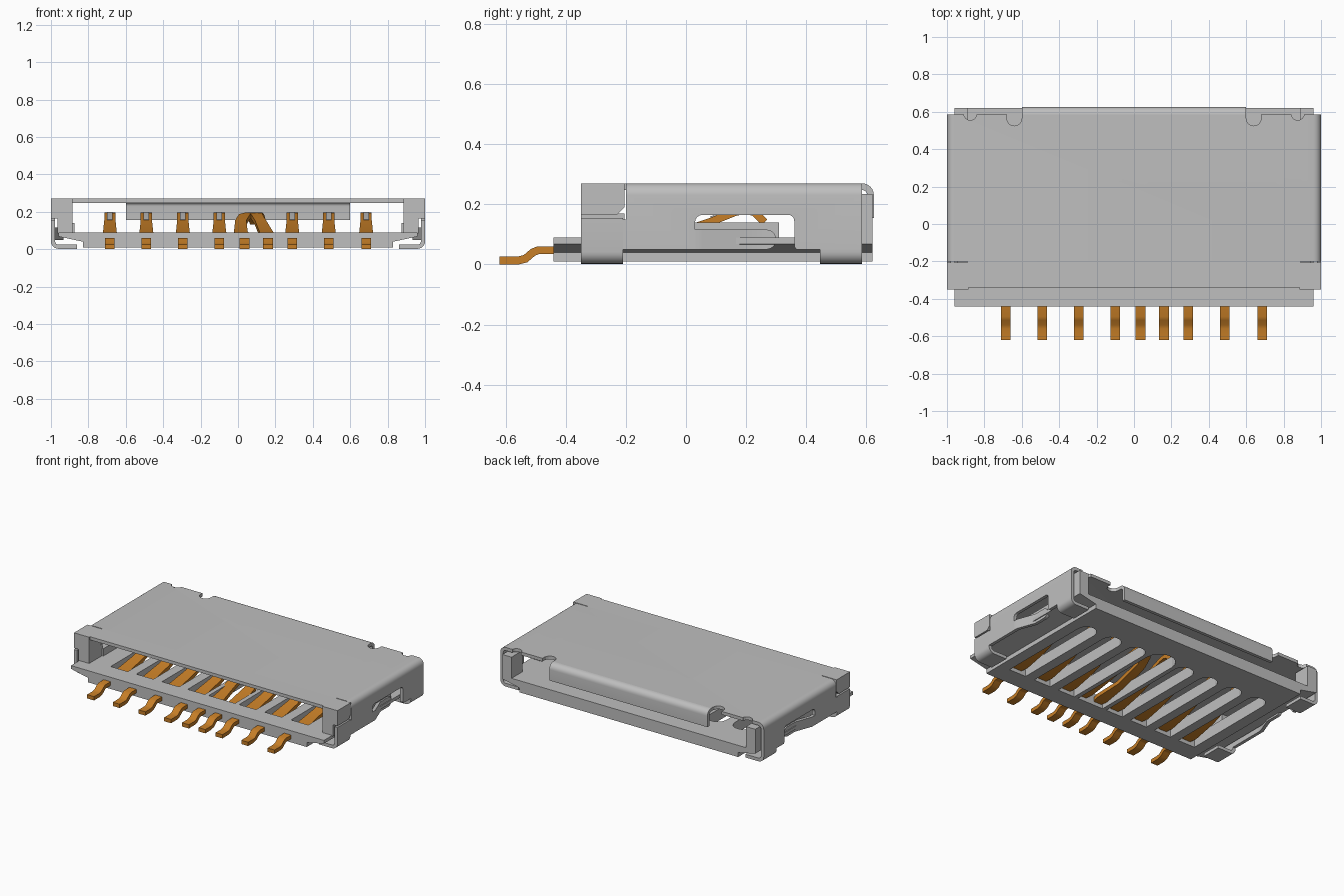
import bpy, bmesh, math
from mathutils import Vector

if "Cube" in bpy.data.objects:
    bpy.data.objects.remove(bpy.data.objects["Cube"])


def material(name, rgb):
    m = bpy.data.materials.new(name)
    m.use_nodes = True
    m.diffuse_color = (*rgb, 1)
    m.node_tree.nodes["Principled BSDF"].inputs["Base Color"].default_value = (*rgb, 1)
    return m


GREY = material("light grey", (0.52, 0.52, 0.52))
COPPER = material("copper", (0.57, 0.21, 0.02))


def finish(name, bm, mat=GREY, smooth=True):
    bmesh.ops.recalc_face_normals(bm, faces=bm.faces)
    me = bpy.data.meshes.new(name)
    bm.to_mesh(me)
    bm.free()
    ob = bpy.data.objects.new(name, me)
    bpy.context.collection.objects.link(ob)
    me.materials.append(mat)
    if smooth:
        bpy.ops.object.select_all(action='DESELECT')
        ob.select_set(True)
        bpy.context.view_layer.objects.active = ob
        bpy.ops.object.shade_smooth_by_angle(angle=math.radians(35))
    return ob


def add_prism(bm, pts, axis, lo, hi):
    """Extrude a 2D outline along x, y or z."""
    def put(a, b, c):
        return {'x': (c, a, b), 'y': (a, c, b), 'z': (a, b, c)}[axis]
    f = bm.faces.new([bm.verts.new(put(a, b, lo)) for a, b in pts])
    ext = bmesh.ops.extrude_face_region(bm, geom=[f])
    step = Vector(put(0, 0, hi - lo))
    bmesh.ops.translate(bm, vec=step, verts=[v for v in ext['geom'] if isinstance(v, bmesh.types.BMVert)])


def prism(name, pts, axis, lo, hi):
    bm = bmesh.new()
    add_prism(bm, pts, axis, lo, hi)
    return finish(name, bm)


def rect(a0, a1, b0, b1):
    return [(a0, b0), (a1, b0), (a1, b1), (a0, b1)]


def arc(cx, cy, r, a0, a1, n=6):
    angles = [math.radians(a0 + (a1 - a0) * i / n) for i in range(n + 1)]
    return [(cx + r * math.cos(a), cy + r * math.sin(a)) for a in angles]


def offsets(path, t):
    """Move an open 2D path sideways by t, mitred at its corners."""
    out = []
    for i, p in enumerate(path):
        p = Vector(p)
        dirs = []
        if i:
            dirs.append((p - Vector(path[i - 1])).normalized())
        if i < len(path) - 1:
            dirs.append((Vector(path[i + 1]) - p).normalized())
        d = sum(dirs, Vector((0, 0))).normalized()
        out.append(tuple(p + Vector((d.y, -d.x)) * t / max(0.4, d.dot(dirs[0]))))
    return out


def strip(path, t):
    return path + offsets(path, t)[::-1]


def ribbon(name, stations, t, mat, upright=0):
    """Flat strip through (x, y, z, width) stations; upright swaps x and z on that side."""
    low = offsets([(y, z) for x, y, z, w in stations], t)
    bm = bmesh.new()
    rings = []
    for (x, y, z, w), (yl, zl) in zip(stations, low):
        corners = [(x - w / 2, y, z), (x + w / 2, y, z), (x + w / 2, yl, zl), (x - w / 2, yl, zl)]
        rings.append([bm.verts.new(c) for c in corners])
    for a, b in zip(rings, rings[1:]):
        for i in range(4):
            bm.faces.new((a[i], a[(i + 1) % 4], b[(i + 1) % 4], b[i]))
    bm.faces.new(rings[0])
    bm.faces.new(rings[-1])
    if upright:
        for v in bm.verts:
            v.co = (upright * v.co.z, v.co.y, v.co.x)
    return finish(name, bm, mat)


def cut(ob, cutter):
    cutter.hide_render = True
    mod = ob.modifiers.new("cut", 'BOOLEAN')
    mod.object = cutter
    mod.solver = 'EXACT'
    bpy.context.view_layer.objects.active = ob
    bpy.ops.object.modifier_apply(modifier=mod.name)
    bpy.data.objects.remove(cutter)


# Moulded base with a stepped underside and contact slots
half = [(0.83, 0.01), (0.83, 0.04), (0.96, 0.068), (0.96, 0.09)]
base = prism("base_frame", half + [(-x, z) for x, z in reversed(half)], 'y', -0.44, 0.62)
bm = bmesh.new()
slots = [-0.685, -0.49, -0.295, -0.1, 0.095, 0.29, 0.485, 0.685]
for x in slots:
    w, back = (0.1, 0.46) if x == 0.095 else (0.065, 0.42)
    outline = [(x - w, -0.31), (x + w, -0.31)] + arc(x, back - w, w, 0, 180, 8)
    add_prism(bm, outline, 'z', -0.1, 0.2)
cut(base, finish("slot_cutter", bm, smooth=False))

# Shell top with rounded long edges and thin side walls
T = 0.022
side = [(1.0, 0.05)] + arc(0.96, 0.23, 0.04, 0, 90)
roof = side + [(-x, z) for x, z in reversed(side)]
shell = prism("shell", strip(roof, -T), 'y', -0.2, 0.585)
bm = bmesh.new()
for s in (-1, 1):
    # side window for the spring finger
    window = [(0.0, 0.03), (0.38, 0.03), (0.36, 0.06)] + arc(0.34, 0.145, 0.02, 0, 90, 4) \
        + arc(0.055, 0.14, 0.025, 90, 180, 4) + [(0.03, 0.05)]
    add_prism(bm, window, 'x', min(s * 0.9, s * 1.1), max(s * 0.9, s * 1.1))
    # relief notches in the rear edge
    for x, r, y in ((0.64, 0.04, 0.565), (0.875, 0.035, 0.59)):
        add_prism(bm, [(s * x + r, 0.7), (s * x - r, 0.7)] + arc(s * x, y, r, 180, 360, 8), 'z', 0.2, 0.4)
cut(shell, finish("shell_cutter", bm, smooth=False))
prism("shell_front_edge", rect(-0.86, 0.86, -0.34, -0.2), 'z', 0.27 - T, 0.27)

# Rolled lip at the rear
lip = arc(0.585, 0.23, 0.04, 90, 0) + [(0.625, 0.155)]
prism("rear_lip", strip(lip, T), 'x', -0.6, 0.6)

for s, tag in ((1, "left"), (-1, "right")):
    def sided(name, pts, axis, lo, hi):
        if axis == 'x':
            return prism(f"{tag}_{name}", pts, axis, min(s * lo, s * hi), max(s * lo, s * hi))
        return prism(f"{tag}_{name}", [(s * a, b) for a, b in pts], axis, lo, hi)

    # Solder feet folded under the shell
    def foot(top):
        return [(1.0, top)] + arc(0.96, 0.042, 0.04, 0, -90) + [(0.86, 0.002)]
    sided("front_foot", strip(foot(0.155), T), 'y', -0.35, -0.21)
    sided("rear_foot", strip(foot(0.06), T), 'y', 0.445, 0.585)
    sided("foot_link", rect(-0.23, -0.19, 0.05, 0.15), 'x', 1 - T, 1.0)

    # Front corner post: wide cap on a narrower column
    cap = [(-0.35, 0.165), (-0.23, 0.165), (-0.205, 0.19), (-0.205, 0.27), (-0.35, 0.27)]
    sided("post_cap", cap, 'x', 0.885, 1.0)
    sided("post_column", rect(0.885, 0.965, 0.085, 0.17), 'y', -0.35, -0.205)
    sided("post_shoulder", rect(0.86, 0.89, -0.34, -0.2), 'z', 0.248, 0.27)

    # Side rail and rear corner post of the base
    sided("rail", rect(0.875, 0.945, 0.085, 0.14), 'y', -0.21, 0.31)
    sided("rear_post", rect(0.89, 0.96, 0.085, 0.235), 'y', 0.5, 0.62)

    # Spring finger, bent inward, with a rounded free end
    finger = [(0.083, 0.02, 1.0, 0.066), (0.083, 0.06, 1.0, 0.066), (0.083, 0.18, 0.955, 0.066)]
    finger += [(0.083, y, 0.955, max(0.004, 2 * h)) for y, h in arc(0.267, 0, 0.033, 90, 0)]
    ribbon(f"{tag}_spring_finger", finger, T, GREY, upright=s)

# Sprung contacts: S-bent tail, rising arm and curled tip
TAIL = [(-0.62, 0.026), (-0.56, 0.026), (-0.54, 0.031), (-0.515, 0.052), (-0.495, 0.06), (-0.33, 0.06)]
ARM = [(-0.27, 0.065), (-0.1, 0.095), (0.08, 0.155), (0.16, 0.187),
       (0.2, 0.195), (0.235, 0.185), (0.27, 0.15)]


def contact(name, x, bends):
    st = [(x, y, z, 0.052) for y, z in TAIL]
    for i, (y, z) in enumerate(ARM):
        st.append((x + bends[i], y, z, 0.085 - 0.025 * min(1, i / 2)))
    ribbon(name, st, 0.026, COPPER)


for i, x in enumerate(s for s in slots if s != 0.095):
    contact(f"contact_{i + 1}", x, [0] * 7)
    ribbon(f"contact_pad_{i + 1}", [(x, y, z + 0.004, 0.03) for y, z in ARM[2:5]], 0.006, GREY)

# Paired switch contacts that curve toward each other
contact("switch_contact_a", 0.035, [0, -0.02, -0.02, 0, 0.03, 0.05, 0.06])
contact("switch_contact_b", 0.16, [0, -0.01, -0.04, -0.06, -0.06, -0.05, -0.04])
